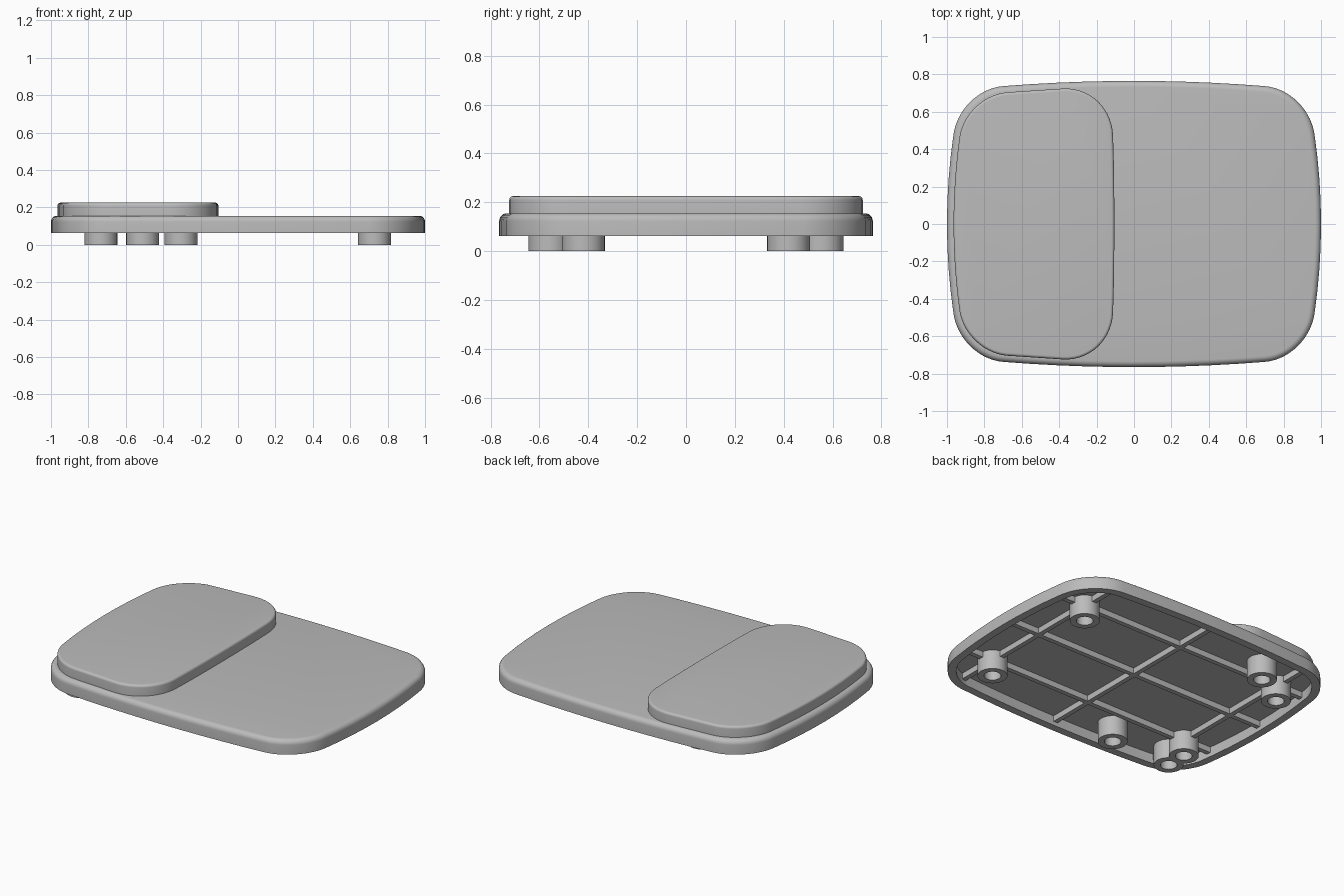
import bpy, bmesh, math
from mathutils import Vector

if "Cube" in bpy.data.objects:
    bpy.data.objects.remove(bpy.data.objects["Cube"])

grey = bpy.data.materials.new("plain grey")
grey.diffuse_color = (0.5, 0.5, 0.5, 1)
grey.use_nodes = True
grey.node_tree.nodes["Principled BSDF"].inputs["Base Color"].default_value = grey.diffuse_color


def finish(name, bm):
    bmesh.ops.recalc_face_normals(bm, faces=bm.faces)
    me = bpy.data.meshes.new(name)
    bm.to_mesh(me)
    bm.free()
    me.materials.append(grey)
    ob = bpy.data.objects.new(name, me)
    bpy.context.collection.objects.link(ob)
    bpy.ops.object.select_all(action='DESELECT')
    ob.select_set(True)
    bpy.context.view_layer.objects.active = ob
    bpy.ops.object.shade_smooth_by_angle(angle=math.radians(30))
    return ob


def corner(p, c, q, n=14):
    """Rounded corner from p to q, tangent to the lines meeting at c."""
    p, c, q = Vector(p), Vector(c), Vector(q)
    a, b = p.lerp(c, 0.56), q.lerp(c, 0.56)
    return [p * (1 - t) ** 3 + a * 3 * t * (1 - t) ** 2 + b * 3 * t * t * (1 - t) + q * t ** 3
            for t in (i / n for i in range(n + 1))]


def inset(pts, d):
    """Move a counter-clockwise outline inwards by d."""
    out = []
    for i, p in enumerate(pts):
        t = pts[(i + 1) % len(pts)] - pts[i - 1]
        out.append(p + Vector((-t.y, t.x)).normalized() * d)
    return out


def loft(name, pts, profile):
    """Skin loops of (inset, z) and cap both ends."""
    bm = bmesh.new()
    loops = [[bm.verts.new((p.x, p.y, z)) for p in inset(pts, d)] for d, z in profile]
    n = len(pts)
    for a, b in zip(loops, loops[1:]):
        for i in range(n):
            j = (i + 1) % n
            bm.faces.new((a[i], a[j], b[j], b[i]))
    bm.faces.new(loops[0])
    bm.faces.new(loops[-1])
    return finish(name, bm)


def fillet(r, z, n=6):
    return [(r - r * math.cos(a), z - r + r * math.sin(a))
            for a in (math.pi / 2 * i / n for i in range(n + 1))]


def bowed_x(y):
    return 1 - 0.035 * (y / 0.48) ** 2


def bowed_y(x):
    return 0.765 - 0.028 * (x / 0.70) ** 2


# Base plate: bowed sides, rounded corners, hollow underside
quarter = [Vector((bowed_x(y), y)) for y in (0, 0.12, 0.24, 0.36)]
quarter += corner((0.965, 0.48), (0.93, 0.719), (0.70, 0.737))
quarter += [Vector((x, bowed_y(x))) for x in (0.56, 0.42, 0.28, 0.14, 0)]
half = quarter + [Vector((-p.x, p.y)) for p in reversed(quarter[:-1])]
plate = half + [Vector((p.x, -p.y)) for p in reversed(half[1:-1])]
loft("base_plate", plate,
     [(0.05, 0.125), (0.05, 0.062), (0, 0.062)] + fillet(0.032, 0.155))

# Raised pad covering the left part
upper = [Vector((-0.105 - 0.006 * (y / 0.48) ** 2, y)) for y in (0, 0.16, 0.32)]
upper += corner((-0.112, 0.47), (-0.12, 0.738), (-0.38, 0.724))
upper += corner((-0.68, 0.704), (-0.895, 0.685), (-0.932, 0.47))
upper += [Vector((-0.965 + 0.033 * (y / 0.47) ** 2, y)) for y in (0.36, 0.24, 0.12, 0)]
pad = upper + [Vector((p.x, -p.y)) for p in reversed(upper[1:-1])]
loft("raised_pad", pad, [(0, 0.145)] + fillet(0.016, 0.225))

# Screw bosses: blind tubes under the plate
bosses = [(0.73, 0.42), (0.73, -0.42), (-0.733, 0.42), (-0.733, -0.42),
          (-0.733, -0.558), (-0.51, 0.558), (-0.305, -0.558)]
for i, (x, y) in enumerate(bosses):
    ring = [Vector((x + 0.0875 * math.cos(a), y + 0.0875 * math.sin(a)))
            for a in (math.tau * k / 40 for k in range(40))]
    loft(f"screw_boss_{i + 1}", ring,
         [(0.0385, 0.07), (0.0385, 0), (0, 0), (0, 0.13)])


# Stiffening ribs on the underside
def rib(name, x, y, sx, sy):
    bm = bmesh.new()
    bmesh.ops.create_cube(bm, size=1)
    for v in bm.verts:
        v.co = (x + v.co.x * sx, y + v.co.y * sy, 0.11 + v.co.z * 0.044)
    finish(name, bm)


for y, reach in ((0, 0.97), (0.42, 0.945), (-0.42, 0.945)):
    rib("long_rib", 0, y, 2 * reach, 0.03)
for x, reach in ((0, 0.735), (0.73, 0.70), (-0.733, 0.70)):
    rib("cross_rib", x, 0, 0.03, 2 * reach)
